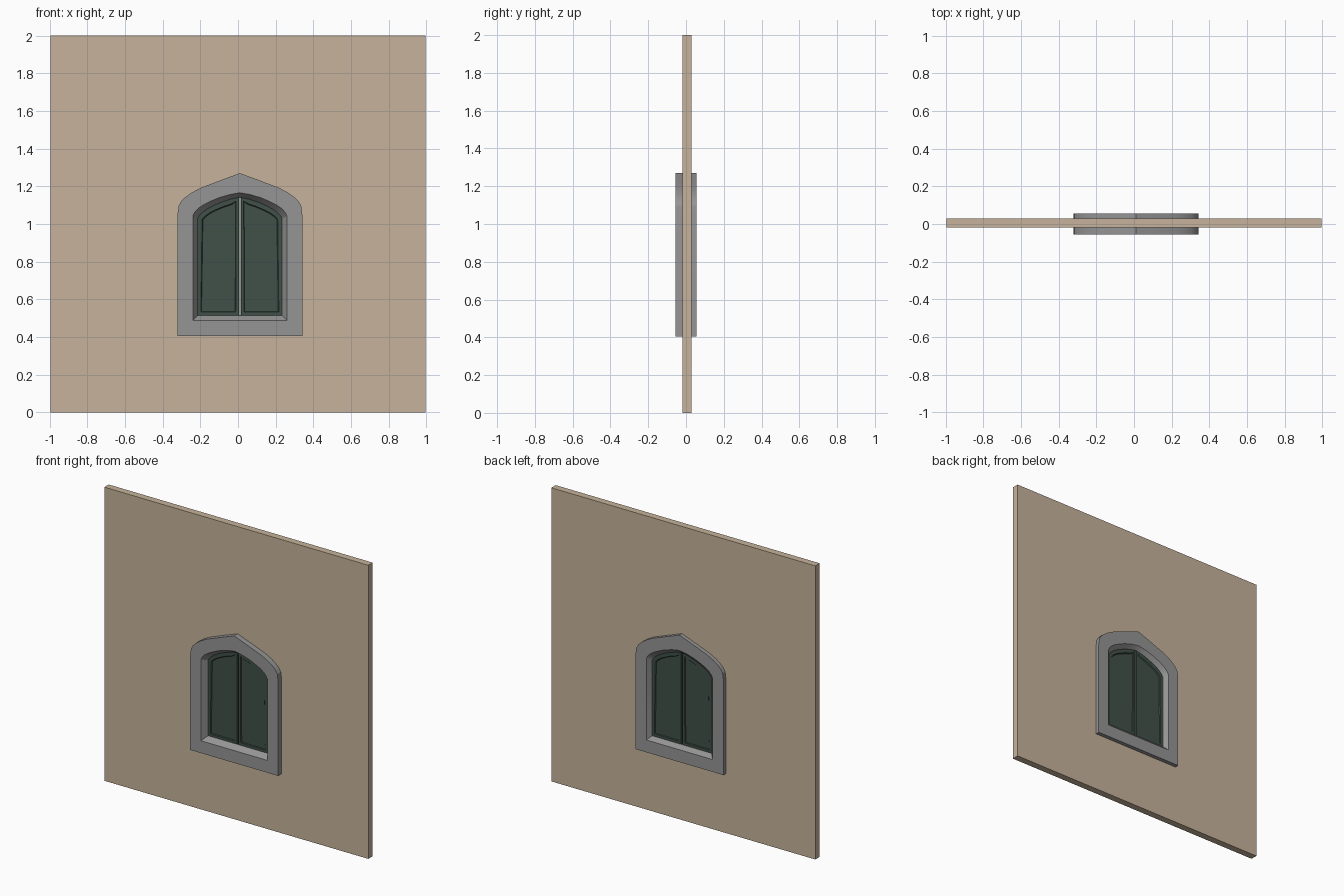
import bpy, bmesh, math

if "Cube" in bpy.data.objects:
    bpy.data.objects.remove(bpy.data.objects["Cube"])

CX = 0.01  # centre line of the window


def material(name, rgb):
    m = bpy.data.materials.new(name)
    m.diffuse_color = (*rgb, 1)
    m.use_nodes = True
    m.node_tree.nodes["Principled BSDF"].inputs["Base Color"].default_value = m.diffuse_color
    return m


plaster = material("tan plaster", (0.57, 0.45, 0.33))
stone = material("grey stone", (0.30, 0.30, 0.30))
green = material("dark green paint", (0.052, 0.082, 0.066))


def add_object(name, bm, mat):
    bmesh.ops.recalc_face_normals(bm, faces=bm.faces)
    me = bpy.data.meshes.new(name)
    bm.to_mesh(me)
    bm.free()
    ob = bpy.data.objects.new(name, me)
    bpy.context.collection.objects.link(ob)
    me.materials.append(mat)
    return ob


def outline(half, bottom):
    """Closed arch outline from right-hand points running base to apex."""
    pts = [(half[0][0], bottom)] + half
    return pts + [(-x, z) for x, z in reversed(pts[:-1])]


def prism(pts, y0, y1):
    bm = bmesh.new()
    a = [bm.verts.new((x, y0, z)) for x, z in pts]
    b = [bm.verts.new((x, y1, z)) for x, z in pts]
    caps = [bm.faces.new(a), bm.faces.new(b[::-1])]
    for i in range(len(pts)):
        j = (i + 1) % len(pts)
        bm.faces.new((a[i], b[i], b[j], a[j]))
    bmesh.ops.recalc_face_normals(bm, faces=bm.faces)
    return bm, caps


# Right halves of the three arch outlines, spring to apex
outer_half = [(.331, 1.05), (.325, 1.097), (.311, 1.121), (.29, 1.142),
              (.255, 1.167), (.208, 1.192), (.10, 1.233), (0, 1.27)]
inner_half = [(.25, 1.042), (.24, 1.062), (.222, 1.082), (.195, 1.101),
              (.155, 1.121), (.11, 1.14), (.055, 1.156), (0, 1.166)]
throat_half = [(.224, 1.03), (.215, 1.045), (.198, 1.062), (.173, 1.08),
               (.138, 1.098), (.098, 1.115), (.05, 1.131), (0, 1.142)]
outer = outline(outer_half, 0.405)
inner = outline(inner_half, 0.489)
throat = outline(throat_half, 0.515)

# Stone surround: closed loft with splayed reveals front and back
bm = bmesh.new()
rings = [(outer, -.056), (inner, -.056), (throat, -.017),
         (throat, .031), (inner, .056), (outer, .056)]
loops = [[bm.verts.new((x + CX, y, z)) for x, z in pts] for pts, y in rings]
n = len(outer)
for k in range(len(loops)):
    a, b = loops[k], loops[(k + 1) % len(loops)]
    for i in range(n):
        j = (i + 1) % n
        bm.faces.new((a[i], a[j], b[j], b[i]))
frame = add_object("stone_surround", bm, stone)
bpy.context.view_layer.objects.active = frame
frame.select_set(True)
bpy.ops.object.shade_smooth_by_angle(angle=math.radians(22))
frame.select_set(False)

# Wall slab with an opening hidden inside the surround
bm, _ = prism([(-.995, 0), (.995, 0), (.995, 2), (-.995, 2)], -.018, .029)
wall = add_object("wall", bm, plaster)
mid = [((a + b) / 2 + CX, (c + d) / 2) for (a, c), (b, d) in zip(outer, inner)]
bm, _ = prism(mid, -.2, .2)
cutter = add_object("opening_cutter", bm, plaster)
cutter.hide_render = True
mod = wall.modifiers.new("opening", 'BOOLEAN')
mod.operation = 'DIFFERENCE'
mod.solver = 'EXACT'
mod.object = cutter
bpy.context.view_layer.objects.active = wall
bpy.ops.object.modifier_apply(modifier=mod.name)
bpy.data.objects.remove(cutter)

# Pair of shutters with recessed panels on both sides
gap = 0.005
for side, name in ((-1, "left_shutter"), (1, "right_shutter")):
    half = throat_half[:-1] + [(gap, 1.141)]
    pts = [(gap, .515), (throat_half[0][0], .515)] + half
    bm, caps = prism([(CX + side * x, z) for x, z in pts], -.016, .03)
    bmesh.ops.inset_individual(bm, faces=caps, thickness=.024, depth=0)
    bmesh.ops.inset_individual(bm, faces=caps, thickness=.005, depth=-.006)
    add_object(name, bm, green)

# Thin stone strip between the shutters
bm, _ = prism([(CX - gap, .515), (CX + gap, .515),
               (CX + gap, 1.141), (CX - gap, 1.141)], -.004, .018)
add_object("centre_strip", bm, stone)
